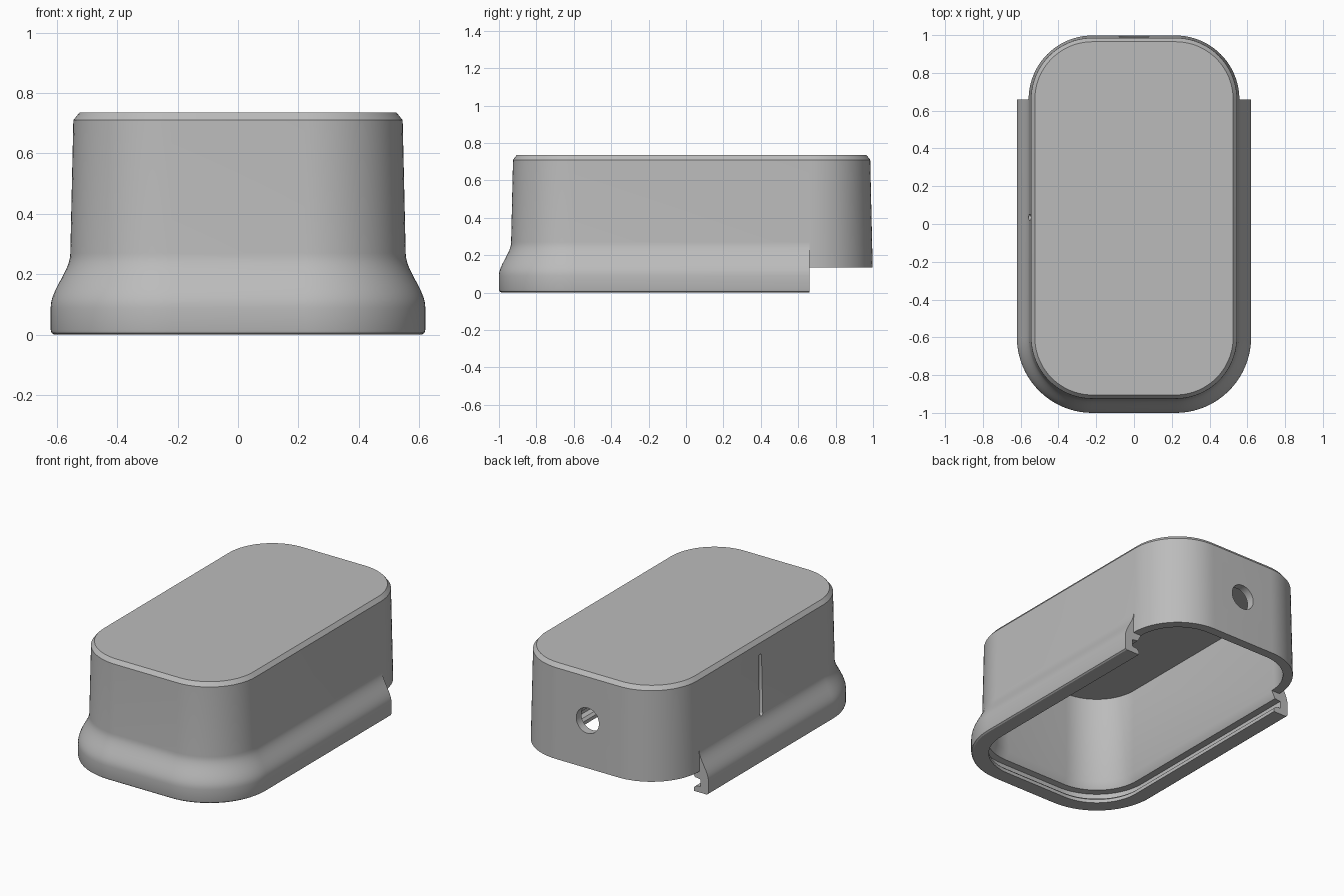
import bpy, bmesh, math

if "Cube" in bpy.data.objects:
    bpy.data.objects.remove(bpy.data.objects["Cube"])

grey = bpy.data.materials.new("light_grey_plastic")
grey.use_nodes = True
COLOR = (0.5, 0.5, 0.5, 1)
grey.diffuse_color = COLOR
grey.node_tree.nodes["Principled BSDF"].inputs["Base Color"].default_value = COLOR

# Corner centres shared by every rounded outline, and arc resolution
CX, FRONT, BACK, STEPS = 0.22, -0.6, 0.66, 20
BACK_BOTTOM = 0.135

# Wall sections as (distance from corner centre, height)
top = [(0.305, 0.735), (0.325, 0.71), (0.335, 0.27)]
inside = [(0.28, BACK_BOTTOM), (0.28, 0.69)]
flare = []
for i in range(1, 13):
    t = i / 12
    flare.append((0.335 + 0.065 * t * t * (3 - 2 * t), 0.27 - 0.18 * t))
foot = [(0.4, 0.016), (0.397, 0.006), (0.388, 0)]
lip = [(0.297, 0), (0.297, 0.022), (0.312, 0.036), (0.345, 0.04),
       (0.345, 0.085), (0.305, 0.09)]
front_profile = top + flare + foot + lip + inside
back_profile = top + [(0.338, BACK_BOTTOM)] + inside


def corner(cx, cy, start):
    """Quarter turn of (centre x, centre y, angle) stations."""
    return [(cx, cy, math.radians(start + 90 * i / STEPS)) for i in range(STEPS + 1)]


def sweep(bm, stations, profile):
    """Sweep an open wall section along the stations."""
    rows = [[bm.verts.new((cx + r * math.cos(a), cy + r * math.sin(a), z))
             for r, z in profile] for cx, cy, a in stations]
    for a, b in zip(rows, rows[1:]):
        for i in range(len(profile) - 1):
            bm.faces.new((a[i], a[i + 1], b[i + 1], b[i]))
    return rows


# Shell: flared front U, plain back U, flat lid and ceiling
bm = bmesh.new()
front_path = ([(-CX, BACK, math.pi)] + corner(-CX, FRONT, 180)
              + corner(CX, FRONT, 270) + [(CX, BACK, math.tau)])
back_path = corner(CX, BACK, 0) + corner(-CX, BACK, 90)
front_rows = sweep(bm, front_path, front_profile)
back_rows = sweep(bm, back_path, back_profile)
for f_row, b_row in ((front_rows[-1], back_rows[0]), (front_rows[0], back_rows[-1])):
    bm.faces.new(f_row[2:-1] + [b_row[3]])      # stepped end of the skirt
ring = front_rows + back_rows[1:-1]
bm.faces.new([row[0] for row in ring])
bm.faces.new([row[-1] for row in reversed(ring)])
bmesh.ops.remove_doubles(bm, verts=bm.verts, dist=1e-5)
bmesh.ops.recalc_face_normals(bm, faces=bm.faces)
mesh = bpy.data.meshes.new("cover_shell")
bm.to_mesh(mesh)
bm.free()
shell = bpy.data.objects.new("cover_shell", mesh)
bpy.context.collection.objects.link(shell)
mesh.materials.append(grey)


def cut(cutter):
    """Subtract a helper from the shell, then discard it."""
    cutter.hide_render = True
    cutter.data.materials.append(grey)
    bpy.context.view_layer.objects.active = shell
    mod = shell.modifiers.new("cut", 'BOOLEAN')
    mod.operation, mod.solver, mod.object = 'DIFFERENCE', 'EXACT', cutter
    bpy.ops.object.modifier_apply(modifier=mod.name)
    bpy.data.objects.remove(cutter)


# Cable hole through the back wall
bpy.ops.mesh.primitive_cylinder_add(vertices=48, radius=0.08, depth=0.3,
                                    location=(0, 0.98, 0.435),
                                    rotation=(math.pi / 2, 0, 0))
cut(bpy.context.object)

# Shallow upright groove in the side wall
bpy.ops.mesh.primitive_cube_add(size=1, location=(-0.587, 0.035, 0.445))
groove = bpy.context.object
groove.scale = (0.1, 0.03, 0.39)
bpy.ops.object.transform_apply(location=False, rotation=False, scale=True)
bev = groove.modifiers.new("round_ends", 'BEVEL')
bev.width, bev.segments = 0.012, 3
bpy.ops.object.modifier_apply(modifier=bev.name)
cut(groove)

bpy.ops.object.select_all(action='DESELECT')
shell.select_set(True)
bpy.context.view_layer.objects.active = shell
bpy.ops.object.shade_smooth_by_angle(angle=math.radians(30))
